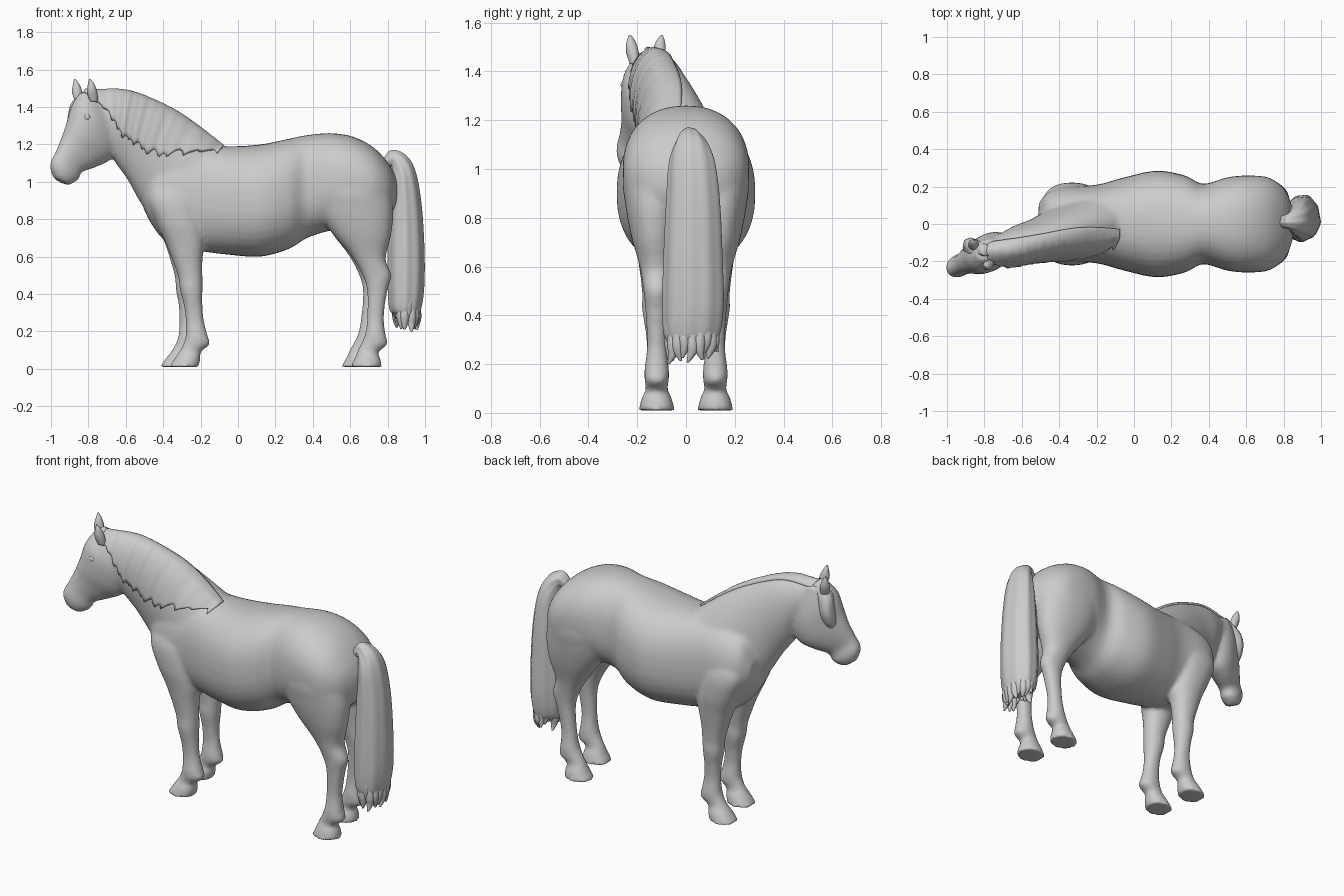
import bpy, bmesh, math, random
from mathutils import Vector

random.seed(4)
old = bpy.data.objects.get("Cube")
if old:
    bpy.data.objects.remove(old)

coat = bpy.data.materials.new("grey coat")
coat.use_nodes = True
coat.diffuse_color = (0.6, 0.6, 0.6, 1)
coat.node_tree.nodes["Principled BSDF"].inputs["Base Color"].default_value = coat.diffuse_color


def spline(rows, steps):
    """Smoothly resample a list of section rows."""
    last = len(rows) - 1
    result = []
    for i in range(last):
        quad = [rows[max(0, min(last, i + k))] for k in (-1, 0, 1, 2)]
        for s in range(steps):
            t = s / steps
            result.append([b + t * (c - a) / 2 + t * t * (a - 2.5 * b + 2 * c - d / 2)
                           + t ** 3 * (1.5 * (b - c) + (d - a) / 2)
                           for a, b, c, d in zip(*quad)])
    return result + [list(rows[last])]


def section(row, yaw=0.0, grow=0.0):
    """Row in hundredths: two end points (x, z), side offset y, half width."""
    x1, z1, x2, z2, y, width = [v / 100 for v in row[:6]]
    centre = Vector(((x1 + x2) / 2, y, (z1 + z2) / 2))
    long_axis = Vector(((x1 - x2) / 2, (x1 - x2) / 2 * math.tan(yaw), (z1 - z2) / 2))
    long_axis += long_axis.normalized() * grow
    side_axis = Vector((math.sin(yaw), -math.cos(yaw), 0)) * (width + grow)
    return centre, long_axis, side_axis


def loft(bm, rows, yaw=0.0, square=1.0, ridge=0.0, steps=5, sides=36):
    """Closed tube through elliptical sections."""
    rings = []
    for row in spline(rows, steps):
        centre, long_axis, side_axis = section(row, yaw)
        ring = []
        for k in range(sides):
            angle = math.tau * k / sides
            c, s = math.cos(angle), math.sin(angle)
            c = math.copysign(abs(c) ** square, c)
            s = math.copysign(abs(s) ** square, s)
            swell = 1 + ridge * math.sin(angle * 9) + ridge * math.sin(angle * 4)
            ring.append(bm.verts.new(centre + (long_axis * c + side_axis * s) * swell))
        rings.append(ring)
    made = [bm.faces.new(rings[0]), bm.faces.new(rings[-1][::-1])]
    for low, high in zip(rings, rings[1:]):
        for k in range(sides):
            n = (k + 1) % sides
            made.append(bm.faces.new((low[n], low[k], high[k], high[n])))
    bmesh.ops.recalc_face_normals(bm, faces=made)


def finish(name, bm):
    mesh = bpy.data.meshes.new(name)
    bm.to_mesh(mesh)
    bm.free()
    mesh.materials.append(coat)
    for face in mesh.polygons:
        face.use_smooth = True
    obj = bpy.data.objects.new(name, mesh)
    bpy.context.collection.objects.link(obj)
    return obj


# Section tables
torso = [(-51, 101, -51, 87, 0, 11), (-46, 113, -46, 77, 0, 17), (-36, 118, -37, 67, 0, 20),
         (-20, 120, -20, 63, 0, 21), (-5, 119, -5, 61, 0, 25), (12, 120, 12, 60, 0, 28.5),
         (27, 123, 27, 64, 0, 26), (37, 125, 37, 70, 0, 21.5), (50, 126, 50, 74, 0, 25),
         (62, 124, 62, 75, 0, 26), (73, 118, 73, 76, 0, 24.5), (81, 109, 81, 82, 0, 18),
         (85, 101, 85, 88, 0, 8)]
neck = [(-78, 147, -68, 118, -14, 8), (-62, 148, -66, 111, -11, 10), (-48, 144, -59, 101, -8, 11),
        (-30, 135, -51, 87, -4, 14), (-8, 119, -42, 78, 0, 19)]
head = [(-84, 148, -72, 146, -14, 5), (-88, 141, -66, 126, -15, 9.5), (-91, 131, -68, 113, -16, 9.5),
        (-94, 123, -76, 108, -18, 7.5), (-97, 116, -84, 105, -21, 5.7), (-100, 109, -86, 101, -22, 6),
        (-98, 102, -91, 98, -23, 4)]
front_leg = [(-43, 104, -28, 104, 12, 4), (-48, 92, -22, 92, 13.5, 8), (-44, 79, -19, 78, 13, 9),
             (-39, 68, -18, 68, 12, 8.5), (-35, 58, -19, 58, 12, 7), (-32, 49, -19, 49, 12, 6),
             (-31, 42, -19, 42, 12, 6), (-29, 34, -19, 34, 12, 4.7), (-28, 25, -18, 25, 12, 4),
             (-28, 18, -16, 17, 12, 5), (-29, 14, -15, 13, 12, 5), (-31, 10, -20, 9, 12, 4.5),
             (-33, 7, -20, 6, 12, 6), (-37, 1, -21, 1, 12, 7.5)]
hind_leg = [(50, 114, 72, 112, 9, 8), (42, 98, 80, 98, 12.5, 13), (42, 86, 83, 86, 13, 12),
            (50, 73, 82, 72, 13, 9.5), (60, 61, 79, 59, 12, 7), (66, 51, 82, 50, 12, 5.5),
            (69, 42, 80, 42, 12, 4.7), (69, 28, 78, 28, 12, 4), (68, 19, 79, 18, 12, 5),
            (66, 14, 80, 13, 12, 5), (64, 10, 75, 9, 12, 4.5), (63, 7, 76, 6, 12, 6),
            (60, 1, 77, 1, 12, 7.5)]
tail = [(77, 111, 79, 106, 1, 3), (82, 117, 82, 108, 1.5, 4), (90, 114, 82, 104, 2, 7),
        (95, 105, 82, 98, 2.5, 9.5), (98, 88, 81, 84, 3, 11), (99.5, 65, 80, 64, 3, 12),
        (99.5, 45, 80, 45, 3, 12.5), (98, 33, 81, 32, 2.5, 11.5), (96, 28, 84, 29, 2, 9)]

# Body: torso, neck, head and legs fused into one skin
bm = bmesh.new()
loft(bm, torso, square=0.86)
loft(bm, neck)
loft(bm, head, yaw=0.5, square=0.9)
for leg in (front_leg, hind_leg):
    for side in (1, -1):
        # the left legs stand a little further forward
        step = 5 if side > 0 else 0
        rows = []
        for x1, z1, x2, z2, y, width in leg:
            shift = step * max(0, 1 - z1 / 75)
            rows.append((x1 - shift, z1, x2 - shift, z2, y * side, width))
        loft(bm, rows, square=0.92)
body = finish("body", bm)
skin = body.modifiers.new("skin", "REMESH")
skin.mode = "VOXEL"
skin.voxel_size = 0.012
skin.use_smooth_shade = True
soften = body.modifiers.new("soften", "SMOOTH")
soften.factor = 0.5
soften.iterations = 9

# Eyes
for name, spot in (("right_eye", (-0.807, -0.248, 1.345)), ("left_eye", (-0.877, -0.113, 1.345))):
    bm = bmesh.new()
    bmesh.ops.create_uvsphere(bm, u_segments=20, v_segments=12, radius=0.02)
    bmesh.ops.translate(bm, verts=bm.verts, vec=spot)
    finish(name, bm)

# Ears
for name, x, y, lean in (("right_ear", -77, -21, -1), ("left_ear", -85, -12, 1)):
    bm = bmesh.new()
    loft(bm, [(x - 2, 143, x + 2, 143, y, 2), (x - 3.5, 148, x + 1.5, 148, y + lean, 2.5),
              (x - 3, 152, x, 152, y + lean * 1.5, 2),
              (x - 2.5, 155, x - 2, 155, y + lean * 2, 0.4)], yaw=0.5, sides=20)
    finish(name, bm)

# Forelock falling over the left side of the face
bm = bmesh.new()
loft(bm, [(-81, 150, -76, 147, -14, 3), (-88, 143, -81, 139, -13, 5), (-90, 136, -83, 132, -12.5, 5.5),
          (-91, 129, -85, 126, -13, 4), (-91, 123, -88, 121, -14, 1)], yaw=0.5, ridge=0.02)
finish("forelock", bm)

# Mane: a ragged sheet of strands draped over the right side of the neck
bm = bmesh.new()
start = (-30, -20, -15, -8, 8)
reach = (45, 92, 95, 82, 36)
strands = spline([row + span for row, span in zip(neck, zip(start, reach))], 16)
columns = []
for i, row in enumerate(strands):
    wave = math.sin(i * 1.3) + math.sin(i * 0.7)
    first, limit = row[6], row[7] + 2.5 * wave + random.uniform(-2, 2)
    column = []
    for k in range(17):
        # thin at the parting, fuller toward the hanging edge
        grow = 0.009 + (0.014 + 0.001 * wave) * min(1, k / 6)
        centre, long_axis, side_axis = section(row, grow=grow)
        angle = math.radians(first + (limit - first) * k / 16)
        column.append(bm.verts.new(centre + long_axis * math.cos(angle) + side_axis * math.sin(angle)))
    columns.append(column)
for a, b in zip(columns, columns[1:]):
    for k in range(16):
        bm.faces.new((a[k], a[k + 1], b[k + 1], b[k]))
bmesh.ops.recalc_face_normals(bm, faces=bm.faces)
if sum((f.normal.z for f in bm.faces)) < 0:
    bmesh.ops.reverse_faces(bm, faces=bm.faces)
mane = finish("mane", bm)
thick = mane.modifiers.new("thickness", "SOLIDIFY")
thick.thickness = 0.025
thick.offset = -1

# Tail with ragged strand tips
bm = bmesh.new()
loft(bm, tail, ridge=0.02, sides=72)
finish("tail", bm)
bm = bmesh.new()
for i in range(18):
    angle = math.tau * i / 18
    x, y = 90 + 5.5 * math.cos(angle), 2.5 + 9 * math.sin(angle)
    end = random.uniform(20, 27)
    loft(bm, [(x + 1, 42, x - 1, 42, y, 1), (x + 2.5, end + 9, x - 2.5, end + 9, y, 2.5),
              (x + 2, end + 4, x - 2, end + 4, y, 2),
              (x + 0.5, end, x - 0.5, end, y + random.uniform(-2, 2), 0.5)], sides=10)
finish("tail_tips", bm)
